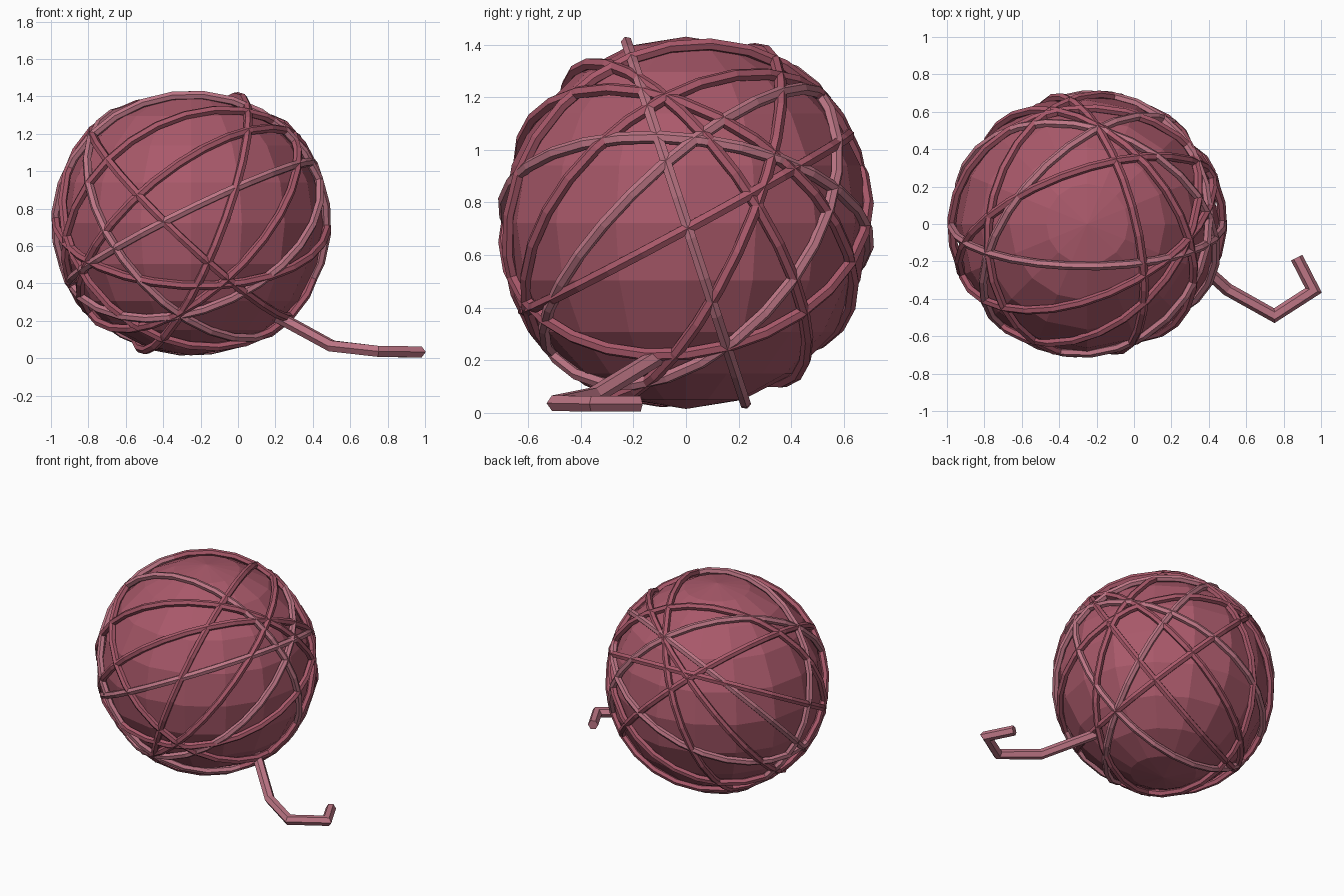
import bpy, bmesh, math
from mathutils import Vector

if "Cube" in bpy.data.objects:
    bpy.data.objects.remove(bpy.data.objects["Cube"])

CENTRE = Vector((-0.25, 0.0, 0.7225))


def material(name, colour):
    m = bpy.data.materials.new(name)
    m.diffuse_color = (*colour, 1)
    m.use_nodes = True
    m.node_tree.nodes["Principled BSDF"].inputs["Base Color"].default_value = m.diffuse_color
    return m


rose = material("deep rose yarn", (0.40, 0.10, 0.145))
pink = material("light rose yarn", (0.51, 0.18, 0.235))


def finish(bm, name, mat):
    bmesh.ops.recalc_face_normals(bm, faces=bm.faces)
    me = bpy.data.meshes.new(name)
    bm.to_mesh(me)
    bm.free()
    me.materials.append(mat)
    ob = bpy.data.objects.new(name, me)
    bpy.context.collection.objects.link(ob)
    return ob


def skin(bm, rings, closed):
    """Join successive vertex rings with quads, cap the ends if open."""
    n, k = len(rings), len(rings[0])
    for i in range(n if closed else n - 1):
        a, b = rings[i], rings[(i + 1) % n]
        for j in range(k):
            bm.faces.new((a[j], a[(j + 1) % k], b[(j + 1) % k], b[j]))
    if not closed:
        bm.faces.new(rings[0])
        bm.faces.new(rings[-1])


def wrap(name, normal, mat, radius=0.726, tube=0.024, segs=28, sides=6):
    """One turn of yarn round the ball, in the plane with this normal."""
    n = Vector(normal).normalized()
    a = n.orthogonal().normalized()
    b = n.cross(a)
    bm = bmesh.new()
    rings = []
    for i in range(segs):
        t = 2 * math.pi * i / segs
        out = a * math.cos(t) + b * math.sin(t)
        ring = []
        for j in range(sides):
            s = 2 * math.pi * j / sides
            p = out * (radius + tube * math.cos(s)) + n * tube * math.sin(s)
            p.y *= 0.96
            ring.append(bm.verts.new(p + CENTRE))
        rings.append(ring)
    skin(bm, rings, True)
    return finish(bm, name, mat)


def strand(name, points, mat, tube=0.034, sides=6):
    """Loose yarn along a path with mitred corners."""
    pts = [Vector(p) for p in points]
    up = Vector((0, 0, 1))
    bm = bmesh.new()
    rings = []
    for i, p in enumerate(pts):
        d0 = (p - pts[max(i - 1, 0)]).normalized()
        d1 = (pts[min(i + 1, len(pts) - 1)] - p).normalized()
        t = (d0 + d1).normalized()
        side = t.cross(up).normalized()
        top = side.cross(t)
        widen = 1.0
        if d0.length and d1.length:
            widen = 1 / max(0.6, math.cos(d0.angle(d1) / 2))
        rings.append([bm.verts.new(
            p + side * tube * widen * math.cos(2 * math.pi * j / sides)
            + top * tube * math.sin(2 * math.pi * j / sides))
            for j in range(sides)])
    skin(bm, rings, False)
    return finish(bm, name, mat)


# Ball core
bm = bmesh.new()
bmesh.ops.create_uvsphere(bm, u_segments=16, v_segments=10, radius=0.7075)
for v in bm.verts:
    v.co.y *= 0.985
    v.co += CENTRE
finish(bm, "yarn_ball", rose)

# Wraps crossing at many angles
wraps = [
    ((0, 0.946, 0.324), pink),
    ((-0.49, 0.11, 1), pink),
    ((-0.64, 0.56, -0.53), pink),
    ((0.31, 0.63, -0.71), pink),
    ((1, 0.25, -0.39), rose),
    ((0.68, -0.13, 0.72), rose),
    ((-0.57, 0.41, 0.715), rose),
    ((0.03, -0.46, 0.886), rose),
    ((0.617, 0.48, -0.625), rose),
    ((-0.32, 0.855, -0.41), rose),
    ((-0.37, 0.75, 0.55), rose),
]
for i, (normal, mat) in enumerate(wraps):
    wrap(f"yarn_wrap_{i + 1}", normal, mat)

# Loose end trailing on the ground
strand("loose_end", [(0.2, -0.08, 0.23), (0.5, -0.35, 0.066), (0.75, -0.49, 0.037),
                     (0.96, -0.355, 0.034), (0.87, -0.18, 0.034)], pink)
